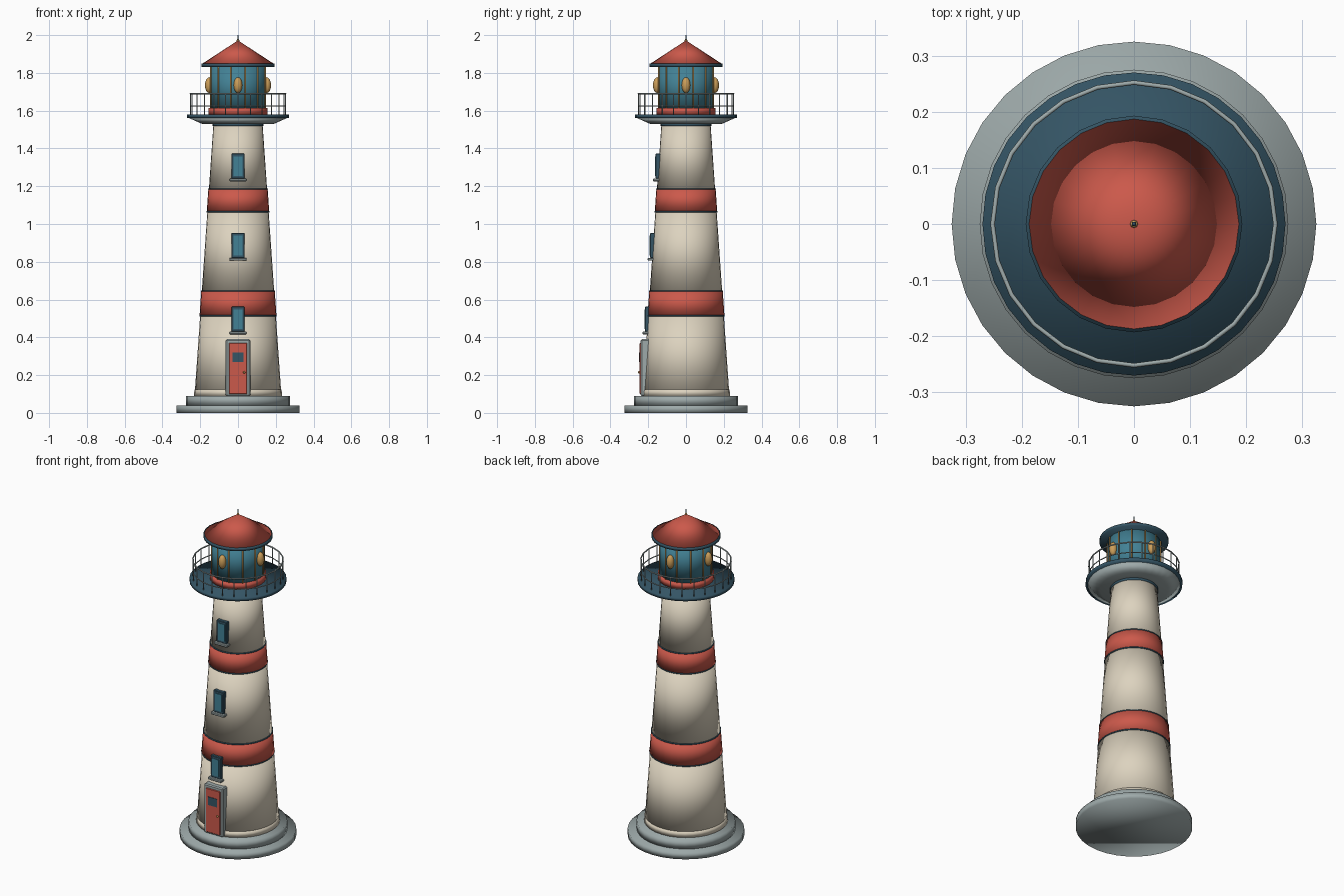
import bpy, bmesh, math
from mathutils import Matrix, Vector

if "Cube" in bpy.data.objects:
    bpy.data.objects.remove(bpy.data.objects["Cube"])


def material(name, r, g, b):
    m = bpy.data.materials.new(name)
    m.diffuse_color = (r, g, b, 1)
    m.use_nodes = True
    m.node_tree.nodes["Principled BSDF"].inputs["Base Color"].default_value = m.diffuse_color
    return m


CREAM = material("cream plaster", 0.72, 0.65, 0.52)
RED = material("brick red", 0.60, 0.10, 0.07)
GREY = material("stone grey", 0.34, 0.40, 0.40)
NAVY = material("dark slate blue", 0.035, 0.09, 0.13)
TEAL = material("teal glass", 0.055, 0.22, 0.30)
GOLD = material("brass gold", 0.60, 0.34, 0.10)


def finish(name, bm, mat, smooth=True):
    me = bpy.data.meshes.new(name)
    bmesh.ops.recalc_face_normals(bm, faces=bm.faces)
    for f in bm.faces:
        f.smooth = smooth
    bm.to_mesh(me)
    bm.free()
    me.materials.append(mat)
    ob = bpy.data.objects.new(name, me)
    bpy.context.collection.objects.link(ob)
    return ob


def add_frustum(bm, z0, z1, r0, r1, n, x=0, y=0):
    bmesh.ops.create_cone(bm, cap_ends=True, segments=n, radius1=r0, radius2=r1,
                          depth=z1 - z0, matrix=Matrix.Translation((x, y, (z0 + z1) / 2)))


def frustum(name, z0, z1, r0, r1, mat, n=32):
    bm = bmesh.new()
    add_frustum(bm, z0, z1, r0, r1, n)
    return finish(name, bm, mat)


def ring(name, z, radius, thick, mat, n=32, sides=6):
    bm = bmesh.new()
    loops = []
    for i in range(n):
        a = 2 * math.pi * i / n
        loop = []
        for j in range(sides):
            b = 2 * math.pi * j / sides
            r = radius + thick * math.cos(b)
            loop.append(bm.verts.new((r * math.cos(a), r * math.sin(a), z + thick * math.sin(b))))
        loops.append(loop)
    for i in range(n):
        p, q = loops[i], loops[(i + 1) % n]
        for j in range(sides):
            k = (j + 1) % sides
            bm.faces.new((p[j], q[j], q[k], p[k]))
    return finish(name, bm, mat)


def bars(name, z0, z1, radius, thick, count, mat, offset=0.0):
    bm = bmesh.new()
    for i in range(count):
        a = 2 * math.pi * (i + offset) / count
        add_frustum(bm, z0, z1, thick, thick, 6, radius * math.cos(a), radius * math.sin(a))
    return finish(name, bm, mat)


def box(name, x0, x1, y0, y1, z0, z1, mat, bevel=0.0):
    bm = bmesh.new()
    size = Vector((x1 - x0, y1 - y0, z1 - z0))
    centre = Vector((x0 + x1, y0 + y1, z0 + z1)) / 2
    bmesh.ops.create_cube(bm, size=1, matrix=Matrix.Translation(centre) @ Matrix.Diagonal((*size, 1)))
    if bevel:
        bmesh.ops.bevel(bm, geom=bm.edges[:], offset=bevel, segments=1, affect='EDGES')
    return finish(name, bm, mat, smooth=False)


def ellipsoid(name, centre, scale, mat, seg=12):
    bm = bmesh.new()
    bmesh.ops.create_uvsphere(bm, u_segments=seg, v_segments=8, radius=1,
                              matrix=Matrix.Translation(centre) @ Matrix.Diagonal((*scale, 1)))
    return finish(name, bm, mat)


def tower_radius(z):
    return 0.23 + (0.13 - 0.23) * (z - 0.09) / (1.53 - 0.09)


# Stepped stone base
frustum("base_lower_step", 0, 0.04, 0.325, 0.325, GREY)
frustum("base_upper_step", 0.04, 0.09, 0.275, 0.275, GREY)

# Tapered tower in plaster sections, with painted bands and trim rings
levels = [0.09, 0.515, 0.645, 1.065, 1.185, 1.53]
for i, (z0, z1) in enumerate(zip(levels, levels[1:])):
    red = i % 2
    extra = 0.003 if red else 0
    frustum("tower_band" if red else "tower_section", z0, z1,
            tower_radius(z0) + extra, tower_radius(z1) + extra, RED if red else CREAM)
for z in levels[1:-1]:
    ring("band_trim", z, tower_radius(z) + 0.001, 0.004, NAVY)
frustum("tower_foot", 0.09, 0.125, 0.233, 0.231, CREAM)
frustum("tower_collar", 1.518, 1.535, 0.135, 0.135, NAVY)

# Gallery deck
frustum("gallery_bracket", 1.53, 1.562, 0.19, 0.262, GREY)
frustum("gallery_deck", 1.56, 1.58, 0.27, 0.27, NAVY)

# Gallery railing
bars("railing_posts", 1.575, 1.69, 0.252, 0.003, 24, GREY)
ring("railing_top", 1.69, 0.252, 0.004, GREY, 24)
ring("railing_middle", 1.625, 0.252, 0.003, GREY, 24)

# Lantern room
frustum("lantern_base", 1.58, 1.615, 0.157, 0.157, RED, 24)
frustum("lantern_glass", 1.615, 1.835, 0.147, 0.147, TEAL, 24)
bars("lantern_mullions", 1.615, 1.835, 0.149, 0.004, 12, GOLD, 0.5)
for i in range(4):
    a = i * math.pi / 2
    ellipsoid("lantern_lamp", (0.152 * math.cos(a), 0.152 * math.sin(a), 1.735),
              (0.023, 0.023, 0.042), GOLD)

# Roof and finial
frustum("roof_eave", 1.832, 1.85, 0.193, 0.193, NAVY, 24)
frustum("roof_cone", 1.85, 1.972, 0.187, 0.0, RED, 24)
frustum("finial", 1.96, 2.0, 0.005, 0.003, NAVY, 8)
ellipsoid("finial_ball", (0, 0, 1.972), (0.007, 0.007, 0.007), GOLD, 8)

# Door with frame, small pane and knob
box("door_frame", -0.065, 0.065, -0.24, -0.19, 0.09, 0.39, GREY, 0.006)
box("door", -0.048, 0.048, -0.245, -0.20, 0.10, 0.37, RED, 0.003)
box("door_pane", -0.03, 0.03, -0.248, -0.24, 0.27, 0.32, NAVY)
ellipsoid("door_knob", (0.033, -0.248, 0.215), (0.006, 0.006, 0.006), GOLD, 8)

# Three windows up the front of the tower
for z in (0.43, 0.82, 1.24):
    front = -tower_radius(z + 0.065) - 0.015
    box("window_frame", -0.035, 0.035, front, front + 0.04, z, z + 0.133, NAVY, 0.003)
    box("window_pane", -0.023, 0.023, front - 0.003, front + 0.01, z + 0.014, z + 0.118, TEAL)
    box("window_sill", -0.045, 0.045, front - 0.013, front + 0.04, z - 0.014, z + 0.001, GREY, 0.003)
